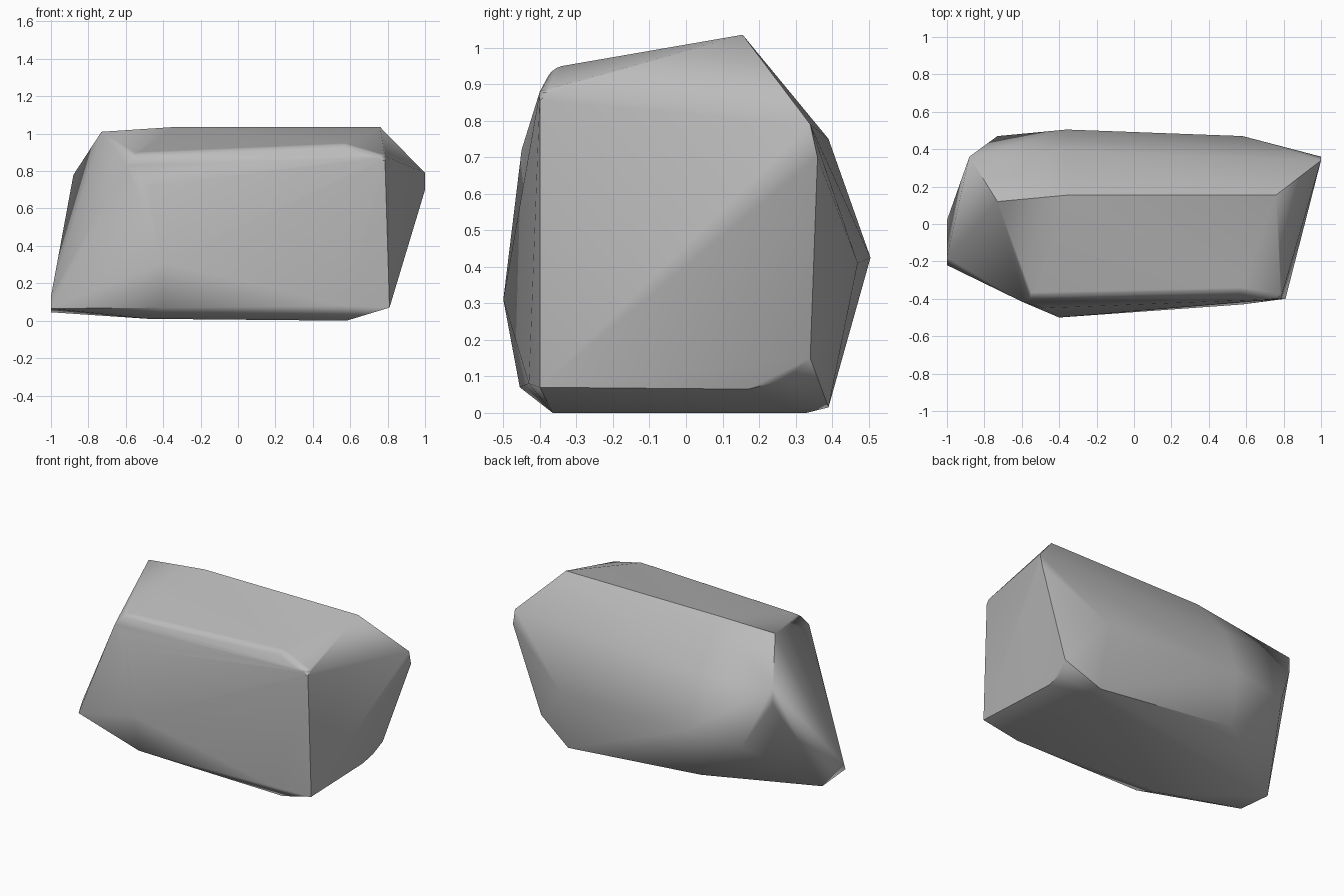
import bpy, bmesh, math

cube = bpy.data.objects.get("Cube")
if cube:
    bpy.data.objects.remove(cube, do_unlink=True)

# Stone material
stone = bpy.data.materials.new("stone_grey")
stone.use_nodes = True
grey = (0.5, 0.5, 0.5, 1.0)
stone.diffuse_color = grey
stone.node_tree.nodes["Principled BSDF"].inputs["Base Color"].default_value = grey

# Corner points of the boulder, grouped by region
ridge = [(.76, .155, 1.035), (-.35, .155, 1.035), (-.73, .12, 1.01)]
front_top = [(.785, -.4, .88), (.57, -.365, .945), (-.54, -.39, .895), (-.6, -.415, .83)]
front_low = [(-.48, -.45, .72), (-.4, -.5, .31), (-.4, -.455, .07), (.58, -.43, .08), (.81, -.4, .07)]
left_end = [(1, .34, .79), (1, .36, .7), (.81, .34, .15), (.79, .27, .09), (.785, .17, .065)]
right_end = [(-1, -.22, .065), (-1, -.18, .13), (-1, .02, .045), (-.88, .36, .78), (-.88, .36, .68)]
back = [(-.36, .39, .75), (-.36, .505, .425), (-.73, .47, .4), (.58, .47, .41), (-.4, .415, .11)]
base = [(.58, .39, .015), (.58, .33, 0), (.58, -.365, 0), (-.48, -.3, .01)]

bm = bmesh.new()
for group in (ridge, front_top, front_low, left_end, right_end, back, base):
    for point in group:
        bm.verts.new(point)

# Wrap the points in a convex shell
hull = bmesh.ops.convex_hull(bm, input=bm.verts[:])
loose = [v for v in bm.verts if not v.link_faces]
bmesh.ops.delete(bm, geom=loose, context='VERTS')
bmesh.ops.recalc_face_normals(bm, faces=bm.faces[:])


# Softly worn front top edge
def is_worn(edge):
    return (edge.calc_face_angle(0) > math.radians(35)
            and all(v.co.y < -.3 and v.co.z > .86 for v in edge.verts))


worn = [e for e in bm.edges if is_worn(e)]
bmesh.ops.bevel(bm, geom=worn, offset=.025, offset_type='OFFSET', segments=3,
                profile=.5, affect='EDGES', clamp_overlap=True)
bmesh.ops.recalc_face_normals(bm, faces=bm.faces[:])

mesh = bpy.data.meshes.new("boulder")
bm.to_mesh(mesh)
bm.free()
mesh.materials.append(stone)
boulder = bpy.data.objects.new("boulder", mesh)
bpy.context.collection.objects.link(boulder)

# Smooth gentle facets, keep the fractured edges crisp
bpy.ops.object.select_all(action='DESELECT')
boulder.select_set(True)
bpy.context.view_layer.objects.active = boulder
bpy.ops.object.shade_smooth_by_angle(angle=math.radians(42))
weighted = boulder.modifiers.new("weighted_normals", 'WEIGHTED_NORMAL')
weighted.keep_sharp = True
